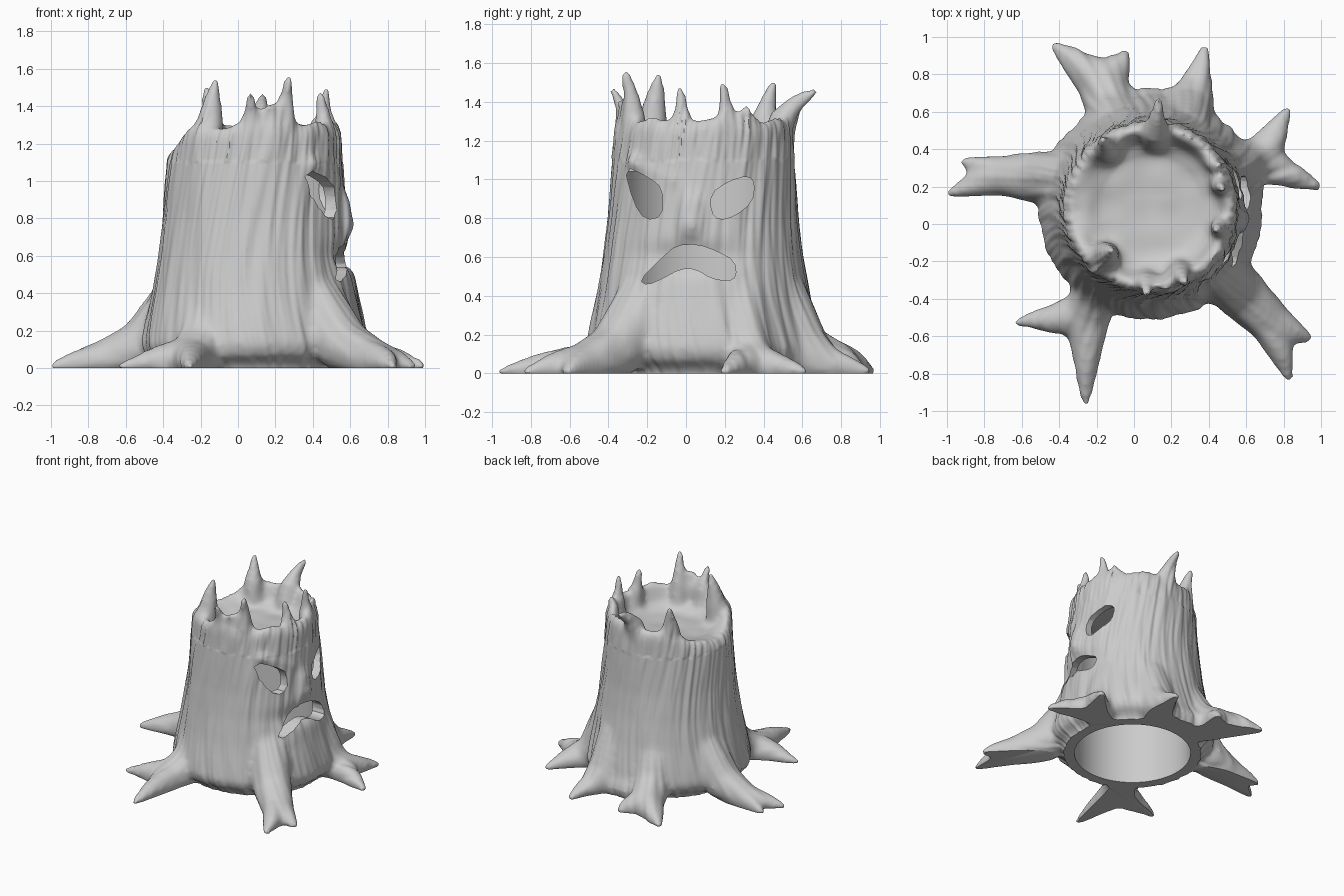
import bpy, bmesh, math
from mathutils import Vector, Matrix, noise

if "Cube" in bpy.data.objects:
    bpy.data.objects.remove(bpy.data.objects["Cube"])

CX, CY = 0.09, 0.09
bark = bpy.data.materials.new("grey_bark")
bark.use_nodes = True
bark.diffuse_color = (0.6, 0.6, 0.6, 1)
bark.node_tree.nodes["Principled BSDF"].inputs["Base Color"].default_value = (0.6, 0.6, 0.6, 1)


def make_object(name, bm):
    bmesh.ops.recalc_face_normals(bm, faces=bm.faces)
    mesh = bpy.data.meshes.new(name)
    bm.to_mesh(mesh)
    bm.free()
    mesh.materials.append(bark)
    ob = bpy.data.objects.new(name, mesh)
    bpy.context.collection.objects.link(ob)
    return ob


def bake(ob):
    """Replace the mesh by its modified result."""
    graph = bpy.context.evaluated_depsgraph_get()
    mesh = bpy.data.meshes.new_from_object(ob.evaluated_get(graph))
    ob.modifiers.clear()
    ob.data = mesh


def limb(bm, *points):
    """Tapered limb swept through (x, y, z, radius) points."""
    for a, b in zip(points, points[1:]):
        a, b = Vector(a), Vector(b)
        steps = max(3, int((b - a).length / (0.3 * min(a[3], b[3]) + 0.008)))
        for i in range(steps + 1):
            p = a.lerp(b, i / steps)
            bmesh.ops.create_icosphere(bm, subdivisions=2, radius=p[3],
                                       matrix=Matrix.Translation(p.xyz))


# Trunk: flared lathe, tucked in at the ground, with a rim that dips on one side and a hollowed top
bm = bmesh.new()
SIDES = 72
profile = [(0.48, -0.1), (0.51, 0.02), (0.585, 0.07), (0.605, 0.13), (0.585, 0.24), (0.55, 0.4),
           (0.515, 0.6), (0.49, 0.8), (0.477, 1.0), (0.468, 1.12)]
rings = []
for i in range(SIDES):
    t = 2 * math.pi * i / SIDES
    rim = 1.31 - 0.14 * math.exp(-((t - 3.05) / 0.6) ** 2) + 0.015 * math.sin(7 * t)
    column = profile + [(0.46, rim - 0.05), (0.435, rim), (0.4, rim - 0.01),
                        (0.35, 1.18), (0.27, 1.14), (0.12, 1.13)]
    rings.append([bm.verts.new((CX + r * math.cos(t), CY + r * math.sin(t), z))
                  for r, z in column])
for a, b in zip(rings, rings[1:] + rings[:1]):
    for k in range(len(a) - 1):
        bm.faces.new((a[k], b[k], b[k + 1], a[k + 1]))
bm.faces.new([c[0] for c in reversed(rings)])
bm.faces.new([c[-1] for c in rings])

# Roots: each has a shoulder, a knee, and one or two pointed toes
roots = [
    ((-0.29, 0.24), (-0.72, 0.26), 0.11, [(-0.98, 0.165), (-0.9, 0.33)]),
    ((-0.06, 0.45), (-0.17, 0.74), 0.14, [(-0.43, 0.95), (-0.04, 0.91)]),
    ((0.25, 0.48), (0.33, 0.72), 0.1, [(0.37, 0.935)]),
    ((0.46, 0.28), (0.66, 0.34), 0.12, [(0.825, 0.61), (0.98, 0.2)]),
    ((0.4, -0.2), (0.72, -0.52), 0.12, [(0.93, -0.61), (0.83, -0.82)]),
    ((-0.12, -0.2), (-0.25, -0.48), 0.13, [(-0.255, -0.945), (-0.61, -0.525)]),
]
for (sx, sy), (kx, ky), r, toes in roots:
    limb(bm, (sx, sy, 0.38, 0.16), ((sx + kx) / 2, (sy + ky) / 2, 0.12, 0.15), (kx, ky, 0.045, r))
    for tx, ty in toes:
        mx, my = kx * 0.45 + tx * 0.55, ky * 0.45 + ty * 0.55
        limb(bm, (kx, ky, 0.045, r), (mx, my, 0.035, 0.6 * r), (tx, ty, 0.01, 0.032))
# low web joining the two roots on the back
limb(bm, (-0.1, 0.62, 0.06, 0.11), (0.3, 0.62, 0.06, 0.11))

# Splintered spikes round the rim: angle, tip, tip height, thickness
spikes = [(227, (-0.12, -0.14), 1.52, 0.09), (-66, (0.27, -0.31), 1.54, 0.075),
          (-94, (0.07, -0.37), 1.45, 0.065), (-16, (0.44, -0.03), 1.45, 0.065),
          (19, (0.47, 0.19), 1.48, 0.065), (127, (-0.17, 0.45), 1.48, 0.08),
          (86, (0.13, 0.655), 1.45, 0.085), (37, (0.45, 0.31), 1.36, 0.05),
          (-80, (0.17, -0.33), 1.4, 0.05)]
for angle, (tx, ty), z, r in spikes:
    t = math.radians(angle)
    bx, by = CX + (0.455 - r) * math.cos(t), CY + (0.455 - r) * math.sin(t)
    limb(bm, (bx, by, 1.18, r), ((bx * 4 + tx) / 5, (by * 4 + ty) / 5, 1.3, 0.9 * r),
         ((bx + tx) / 2, (by + ty) / 2, 0.45 * 1.3 + 0.55 * z, 0.6 * r), (tx, ty, z, 0.03))

# Nose, brows and lower lip on the face side
limb(bm, (0.49, 0.03, 1.0, 0.06), (0.53, 0.03, 0.86, 0.08), (0.54, 0.03, 0.76, 0.085),
     (0.52, 0.03, 0.71, 0.08))
for side in (-1, 1):
    limb(bm, (0.52, 0.03 + side * 0.08, 0.99, 0.04), (0.4, 0.03 + side * 0.3, 1.09, 0.04))
limb(bm, (0.5, -0.12, 0.4, 0.1), (0.53, 0.02, 0.45, 0.1), (0.5, 0.18, 0.4, 0.1))

stump = make_object("tree_stump", bm)
mod = stump.modifiers.new("fuse", "REMESH")
mod.mode, mod.voxel_size = "VOXEL", 0.022
mod = stump.modifiers.new("soften", "SMOOTH")
mod.factor, mod.iterations = 0.5, 10
stump.modifiers.new("refine", "SUBSURF").levels = 1
bake(stump)

# Bark grain: ridges running up the trunk and out along the roots
bm = bmesh.new()
bm.from_mesh(stump.data)
bm.normal_update()
moves = []
for v in bm.verts:
    x, y, z = v.co.x - CX, v.co.y - CY, v.co.z
    t, r = math.atan2(y, x) + 0.12 * math.sin(3 * z), math.hypot(x, y)
    c, s = math.cos(t), math.sin(t)
    d = 0.01 * noise.noise(Vector((c * 8, s * 8, z * 2)))
    d += 0.007 * noise.noise(Vector((c * 19, s * 19, z * 2.5 + 7)))
    # rough, splintered band below the rim, and a gently lumpy hollow
    outward = (v.normal.x * x + v.normal.y * y) / max(r, 0.01)
    if z > 1.1:
        d += 0.008 * noise.noise(Vector((c * 16, s * 16, z * 5)))
        d *= max(0, outward) * max(0.3, min(1, (1.5 - z) / 0.2))
        d += 0.012 * max(0, v.normal.z) * noise.noise(v.co * 7)
    # sunken mouth hollow
    if x > 0.2:
        d -= 0.05 * math.exp(-((v.co.y - 0.02) / 0.2) ** 2 - ((z - 0.6) / 0.07) ** 2)
    moves.append(v.normal * d)
for v, m in zip(bm.verts, moves):
    v.co += m
# flat underside
bmesh.ops.bisect_plane(bm, geom=bm.verts[:] + bm.edges[:] + bm.faces[:],
                       plane_co=(0, 0, 0), plane_no=(0, 0, 1), clear_inner=True)
bmesh.ops.holes_fill(bm, edges=[e for e in bm.edges if e.is_boundary])
bmesh.ops.recalc_face_normals(bm, faces=bm.faces)
bm.to_mesh(stump.data)
bm.free()


def prism(name, outline, x0, x1):
    """Cutter: a (y, z) outline with its corners trimmed, pushed along x."""
    pts = []
    for p, q in zip(outline, outline[1:] + outline[:1]):
        p, q = Vector(p), Vector(q)
        pts += [p.lerp(q, 0.25), p.lerp(q, 0.75)]
    bm = bmesh.new()
    face = bm.faces.new([bm.verts.new((x0, p.x, p.y)) for p in pts])
    ext = bmesh.ops.extrude_face_region(bm, geom=[face])["geom"]
    bmesh.ops.translate(bm, verts=[g for g in ext if isinstance(g, bmesh.types.BMVert)],
                        vec=(x1 - x0, 0, 0))
    return make_object(name, bm)


# Hollow core, then the eyes and mouth opening into it
bm = bmesh.new()
bmesh.ops.create_cone(bm, cap_ends=True, segments=96, radius1=0.43, radius2=0.43, depth=1.14,
                      matrix=Matrix.Translation((CX, CY, 0.47)))
cutters = [
    make_object("core_cutter", bm),
    prism("right_eye_cutter", [(-0.32, 1.07), (-0.19, 1.01), (-0.12, 0.95), (-0.12, 0.81),
                               (-0.21, 0.79), (-0.27, 0.88)], 0.2, 1),
    prism("left_eye_cutter", [(0.13, 0.93), (0.22, 0.99), (0.32, 1.02), (0.355, 0.98), (0.34, 0.88),
                              (0.25, 0.81), (0.17, 0.79), (0.13, 0.83)], 0.2, 1),
    prism("mouth_cutter", [(-0.24, 0.48), (-0.2, 0.455), (-0.12, 0.49), (-0.03, 0.54), (0.05, 0.54),
                           (0.13, 0.49), (0.22, 0.475), (0.26, 0.5), (0.25, 0.58), (0.16, 0.63),
                           (0.06, 0.665), (-0.05, 0.66), (-0.13, 0.59)], 0.2, 1),
]
for cutter in cutters:
    mod = stump.modifiers.new("carve", "BOOLEAN")
    mod.operation, mod.solver, mod.object = "DIFFERENCE", "EXACT", cutter
bake(stump)
for cutter in cutters:
    bpy.data.objects.remove(cutter)

bpy.ops.object.select_all(action="DESELECT")
stump.select_set(True)
bpy.context.view_layer.objects.active = stump
bpy.ops.object.shade_smooth_by_angle(angle=math.radians(40))
